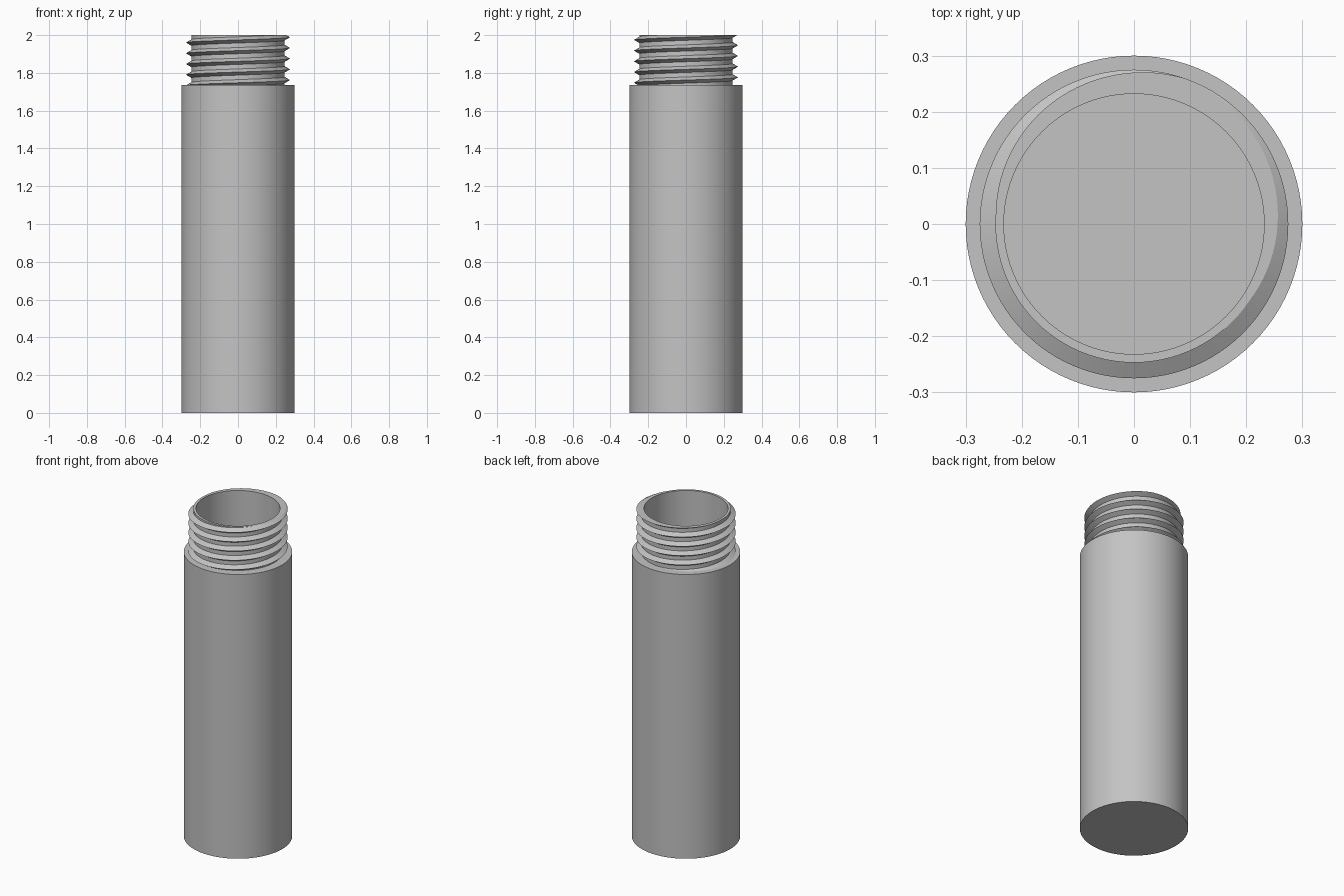
import bpy, bmesh, math
from mathutils import Vector

cube = bpy.data.objects.get("Cube")
if cube:
    bpy.data.objects.remove(cube, do_unlink=True)

SEG = 96
BODY_R, NECK_R, BORE_R, CREST_R = 0.30, 0.247, 0.232, 0.275
SHOULDER, TOP, FLOOR = 1.735, 2.0, 0.07
PITCH, HALF_W, CREST_Z = 0.0567, 0.0165, 1.762   # crest height on the +x side

grey = bpy.data.materials.new("plain grey")
grey.use_nodes = True
colour = (0.55, 0.55, 0.55, 1)
grey.diffuse_color = colour
grey.node_tree.nodes["Principled BSDF"].inputs["Base Color"].default_value = colour


def ring_point(radius, step, z):
    a = 2 * math.pi * step / SEG
    return Vector((radius * math.cos(a), radius * math.sin(a), z))


def finish(name, bm):
    bmesh.ops.recalc_face_normals(bm, faces=bm.faces)
    mesh = bpy.data.meshes.new(name)
    bm.to_mesh(mesh)
    bm.free()
    obj = bpy.data.objects.new(name, mesh)
    bpy.context.collection.objects.link(obj)
    mesh.materials.append(grey)
    bpy.ops.object.select_all(action='DESELECT')
    obj.select_set(True)
    bpy.context.view_layer.objects.active = obj
    bpy.ops.object.shade_smooth_by_angle(angle=math.radians(30))


# Hollow body: outer wall, shoulder, neck and bore in one turned profile
profile = [(BODY_R, 0), (BODY_R, SHOULDER), (NECK_R, SHOULDER),
           (NECK_R, TOP), (BORE_R, TOP), (BORE_R, FLOOR)]
bm = bmesh.new()
rings = [[bm.verts.new(ring_point(r, i, z)) for i in range(SEG)] for r, z in profile]
for low, high in zip(rings, rings[1:]):
    for i in range(SEG):
        j = (i + 1) % SEG
        bm.faces.new((low[i], low[j], high[j], high[i]))
bm.faces.new(rings[0])
bm.faces.new(rings[-1])
finish("tube_body", bm)

# Right-handed V thread, trimmed flat at the shoulder and the rim
bm = bmesh.new()
sections = []
for i in range(-2 * SEG, 6 * SEG + 1):
    z = CREST_Z + PITCH * i / SEG
    sections.append([bm.verts.new(ring_point(r, i, z + dz)) for r, dz in
                     ((NECK_R, -HALF_W), (CREST_R, 0), (NECK_R, HALF_W))])
for a, b in zip(sections, sections[1:]):
    for k in range(3):
        m = (k + 1) % 3
        bm.faces.new((a[k], b[k], b[m], a[m]))
for z, up in ((SHOULDER, -1), (TOP, 1)):
    cut = bmesh.ops.bisect_plane(
        bm, geom=bm.verts[:] + bm.edges[:] + bm.faces[:], dist=1e-6,
        plane_co=(0, 0, z), plane_no=(0, 0, up), clear_outer=True)
    edges = [e for e in cut["geom_cut"] if isinstance(e, bmesh.types.BMEdge)]
    bmesh.ops.triangle_fill(bm, edges=edges, use_beauty=True)
finish("neck_thread", bm)
